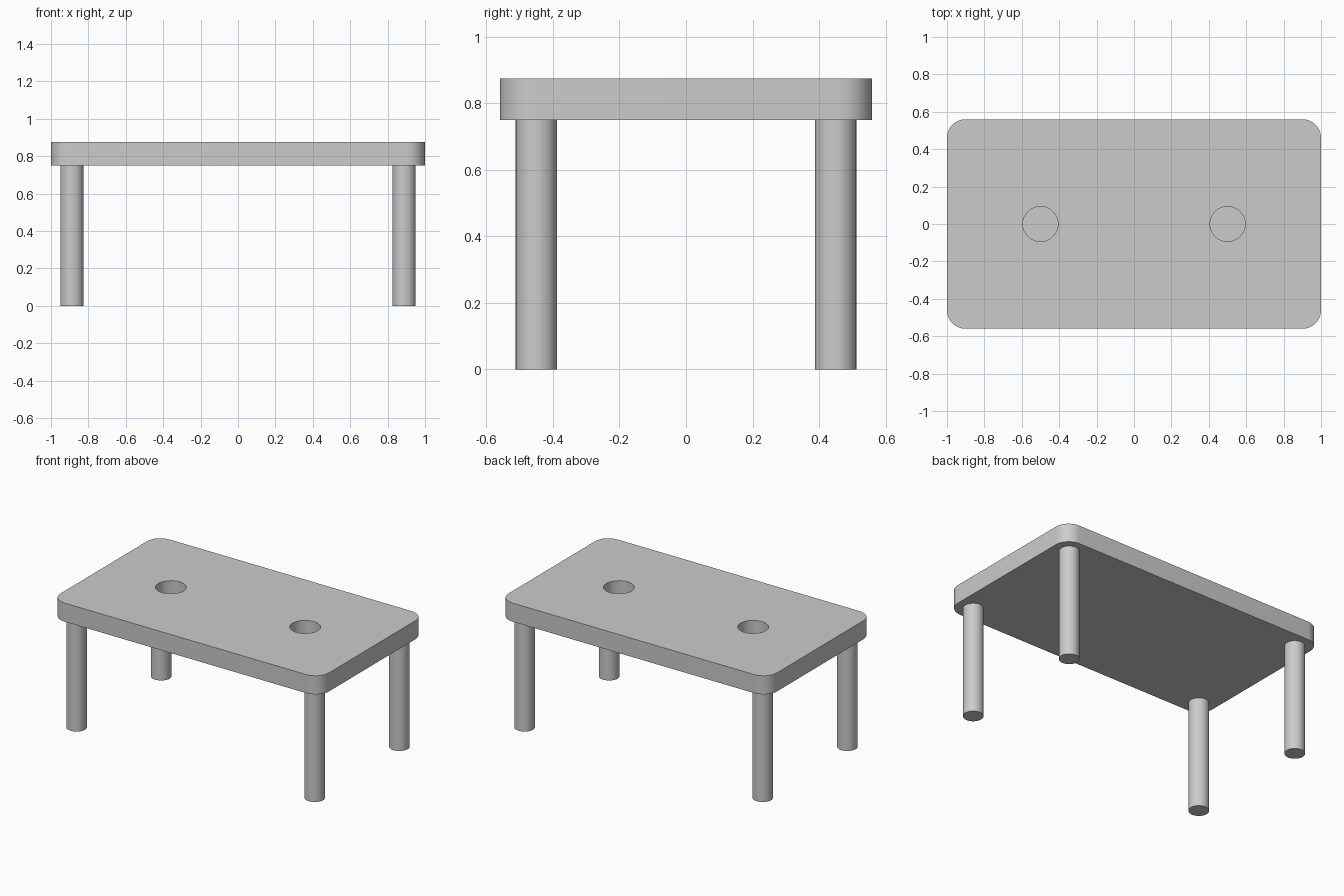
import bpy
import bmesh
import math

cube = bpy.data.objects.get("Cube")
if cube:
    bpy.data.objects.remove(cube, do_unlink=True)

LENGTH, DEPTH = 2.0, 1.12
UNDERSIDE, TOP = 0.75, 0.875
CORNER_RADIUS = 0.1
HOLE_RADIUS, HOLE_DEPTH = 0.094, 0.1

grey = bpy.data.materials.new("plain grey")
grey.use_nodes = True
grey.diffuse_color = (0.6, 0.6, 0.6, 1)
grey.node_tree.nodes["Principled BSDF"].inputs["Base Color"].default_value = grey.diffuse_color


def activate(obj):
    bpy.ops.object.select_all(action="DESELECT")
    obj.select_set(True)
    bpy.context.view_layer.objects.active = obj


def finish(obj):
    activate(obj)
    bpy.ops.object.shade_smooth_by_angle(angle=math.radians(30))


def cylinder(name, x, y, radius, bottom, top):
    bpy.ops.mesh.primitive_cylinder_add(vertices=32, radius=radius, depth=top - bottom,
                                        location=(x, y, (bottom + top) / 2))
    obj = bpy.context.object
    obj.name = obj.data.name = name
    obj.data.materials.append(grey)
    return obj


# Tabletop: a slab with rounded vertical corners
bpy.ops.mesh.primitive_cube_add(size=1, location=(0, 0, (UNDERSIDE + TOP) / 2))
tabletop = bpy.context.object
tabletop.name = tabletop.data.name = "tabletop"
tabletop.scale = (LENGTH, DEPTH, TOP - UNDERSIDE)
bpy.ops.object.transform_apply(location=False, rotation=False, scale=True)
tabletop.data.materials.append(grey)
bm = bmesh.new()
bm.from_mesh(tabletop.data)
corners = [e for e in bm.edges if abs(e.verts[0].co.z - e.verts[1].co.z) > 0.01]
bmesh.ops.bevel(bm, geom=corners, offset=CORNER_RADIUS, segments=10, profile=0.5, affect="EDGES")
bm.to_mesh(tabletop.data)
bm.free()

# Two round blind recesses cut into the top
for side in (-1, 1):
    cutter = cylinder("recess_cutter", side * 0.5, 0, HOLE_RADIUS, TOP - HOLE_DEPTH, TOP + 0.1)
    cutter.hide_render = True
    activate(tabletop)
    cut = tabletop.modifiers.new("recess", "BOOLEAN")
    cut.operation = "DIFFERENCE"
    cut.solver = "EXACT"
    cut.object = cutter
    bpy.ops.object.modifier_apply(modifier=cut.name)
    bpy.data.objects.remove(cutter, do_unlink=True)
finish(tabletop)

# Four round legs
for end, y in (("front", -0.45), ("back", 0.45)):
    for side, x in (("right", -0.8875), ("left", 0.8875)):
        finish(cylinder(f"{end}_{side}_leg", x, y, 0.0625, 0, UNDERSIDE))
